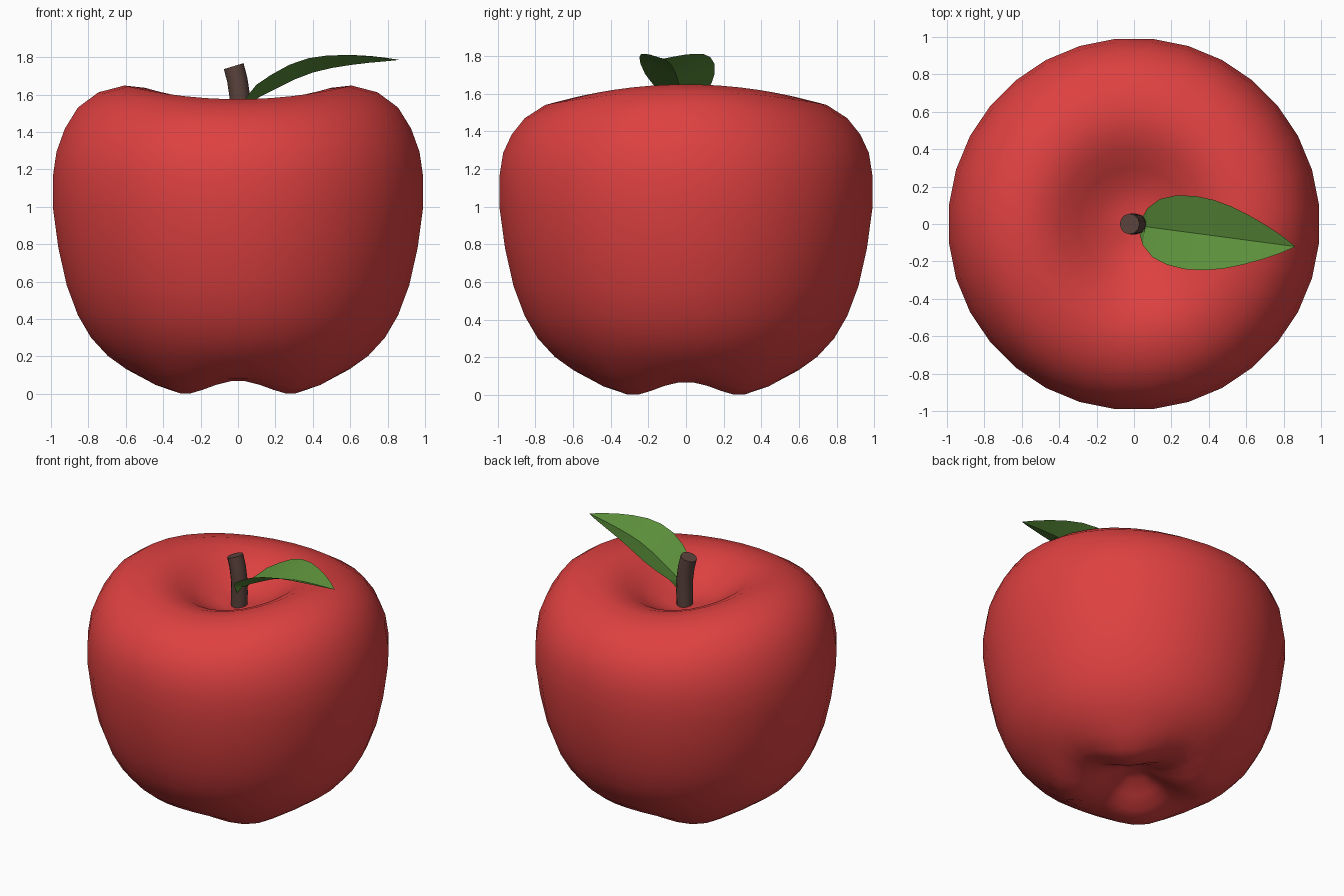
import bpy, bmesh, math
from mathutils import Vector

default = bpy.data.objects.get("Cube")
if default:
    bpy.data.objects.remove(default, do_unlink=True)


def material(name, rgb):
    m = bpy.data.materials.new(name)
    m.use_nodes = True
    m.diffuse_color = (*rgb, 1)
    bsdf = m.node_tree.nodes["Principled BSDF"]
    bsdf.inputs["Base Color"].default_value = (*rgb, 1)
    bsdf.inputs["Roughness"].default_value = 0.6
    return m


def finish(bm, name, mat, angle, recalc=True):
    if recalc:
        bmesh.ops.recalc_face_normals(bm, faces=bm.faces[:])
    mesh = bpy.data.meshes.new(name)
    bm.to_mesh(mesh)
    bm.free()
    mesh.materials.append(mat)
    obj = bpy.data.objects.new(name, mesh)
    bpy.context.collection.objects.link(obj)
    bpy.ops.object.select_all(action='DESELECT')
    obj.select_set(True)
    bpy.context.view_layer.objects.active = obj
    bpy.ops.object.shade_smooth_by_angle(angle=math.radians(angle))
    return obj


def bridge(bm, a, b, closed=True):
    n = len(a)
    for i in range(n if closed else n - 1):
        j = (i + 1) % n
        bm.faces.new((a[i], a[j], b[j], b[i]))


def smoothstep(x, lo, hi):
    t = max(0, min(1, (x - lo) / (hi - lo)))
    return t * t * (3 - 2 * t)


red = material("apple red", (0.73, 0.052, 0.052))
brown = material("stem brown", (0.105, 0.056, 0.046))
green = material("leaf green", (0.105, 0.275, 0.043))

# Fruit: revolved profile with a saddle-shaped rim and four lobes underneath
SIDES = 32
profile = [(.1, .15), (.2, .095), (.3, .05), (.4, .035), (.5, .058), (.6, .12),
           (.7, .2), (.79, .3), (.86, .42), (.92, .58), (.965, .78), (.995, 1),
           (.995, 1.16), (.975, 1.29), (.93, 1.4), (.86, 1.5), (.75, 1.576),
           (.61, 1.612), (.5, 1.6), (.4, 1.56), (.3, 1.495), (.2, 1.435), (.1, 1.405)]
bm = bmesh.new()
rings = []
for r, z in profile:
    saddle = .037 * smoothstep(z, 1.2, 1.6) if r > .6 else .037 * min(1, r / .5) * (z > 1)
    lobe = .035 * math.exp(-((r - .4) / .2) ** 2) * (z < .6)
    ring = []
    for i in range(SIDES):
        a = 2 * math.pi * (i + .5) / SIDES
        height = z + saddle * math.cos(2 * a) + lobe * math.cos(4 * a)
        ring.append(bm.verts.new((r * math.cos(a), r * math.sin(a), height)))
    if rings:
        bridge(bm, rings[-1], ring)
    rings.append(ring)
for ring, z in ((rings[0], .165), (rings[-1], 1.4)):
    pole = bm.verts.new((0, 0, z))
    for i in range(SIDES):
        bm.faces.new((ring[i], ring[(i + 1) % SIDES], pole))
finish(bm, "apple_body", red, 60)

# Stem: round tube bending to one side, with a tilted flat end
bm = bmesh.new()
previous = None
for x, z, tilt in ((.01, 1.36, 0), (.012, 1.5, 0), (.008, 1.6, 5), (-.004, 1.68, 11), (-.023, 1.752, 17)):
    t = math.radians(tilt)
    ring = []
    for i in range(12):
        a = 2 * math.pi * i / 12
        u, v = .055 * math.cos(a), .055 * math.sin(a)
        ring.append(bm.verts.new((x + u * math.cos(t), v, z + u * math.sin(t))))
    if previous:
        bridge(bm, previous, ring)
    else:
        bm.faces.new(ring)
    previous = ring
bm.faces.new(previous)
finish(bm, "stem", brown, 40)

# Leaf: arched midrib with both halves folded upwards
midrib = [(.03, 1.48), (.06, 1.55), (.12, 1.59), (.2, 1.63), (.3, 1.68), (.4, 1.718),
          (.5, 1.742), (.6, 1.758), (.7, 1.77), (.79, 1.778), (.86, 1.785)]
half_widths = [.03, .1, .158, .187, .198, .19, .168, .133, .09, .045, .002]
bm = bmesh.new()
previous = None
across = Vector((.13, .99, 0))
for (x, z), w in zip(midrib, half_widths):
    centre = Vector((x, -.01 - .133 * (x - .03), z))
    row = []
    for k in (-1, -.5, 0, .5, 1):
        lift = Vector((0, 0, .4 * w * abs(k)))
        row.append(bm.verts.new(centre + across * w * k + lift))
    if previous:
        bridge(bm, row, previous, closed=False)
    previous = row
bm.normal_update()
if sum(f.normal.z for f in bm.faces) < 0:
    bmesh.ops.reverse_faces(bm, faces=bm.faces[:])
finish(bm, "leaf", green, 30, recalc=False)
